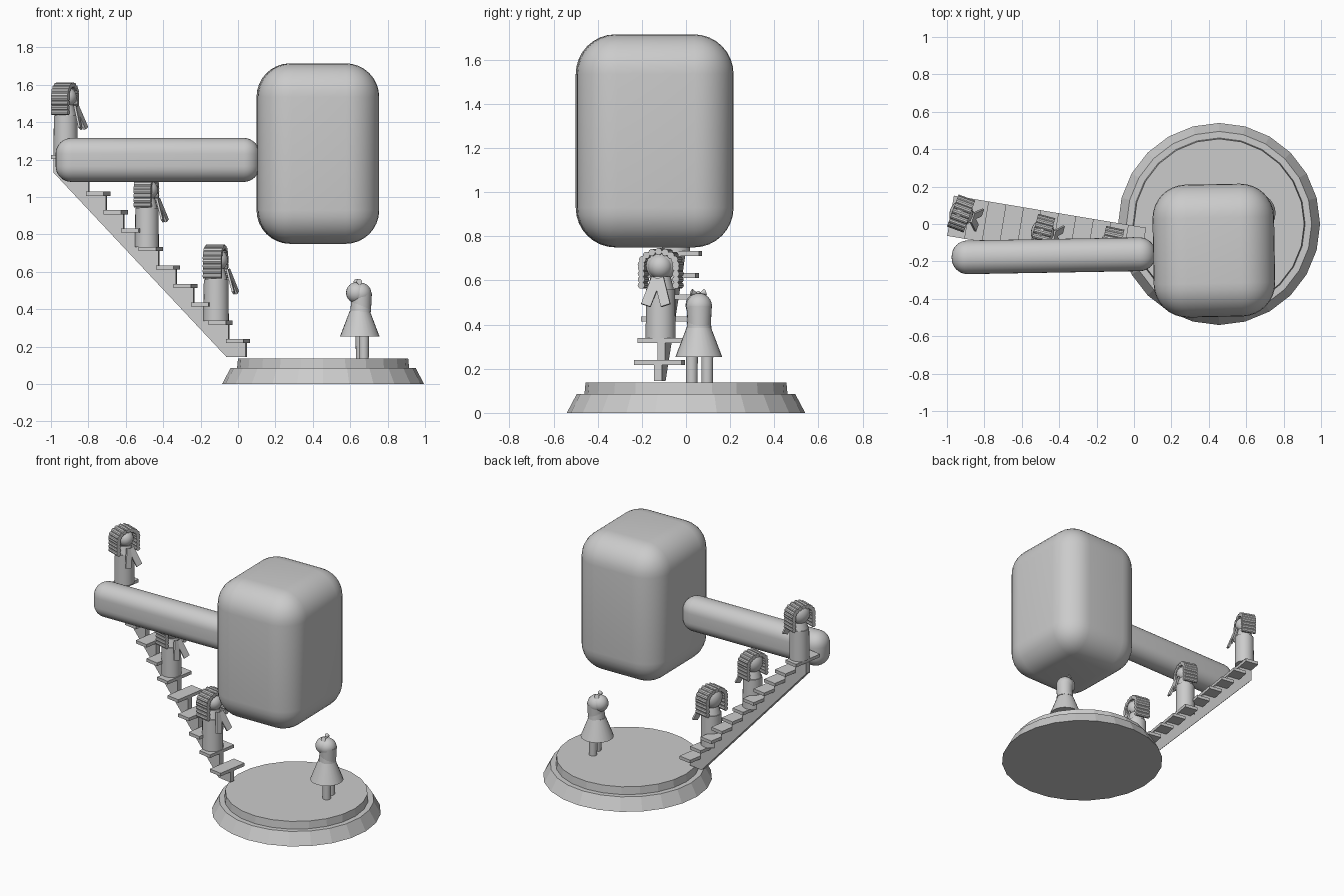
import bpy, bmesh, math
from mathutils import Matrix, Vector

if "Cube" in bpy.data.objects:
    bpy.data.objects.remove(bpy.data.objects["Cube"])

T = Matrix.Translation
I = Matrix.Identity(4)


def R(deg, axis):
    return Matrix.Rotation(math.radians(deg), 4, axis)


def make(name, bm, matrix, smooth=True):
    mesh = bpy.data.meshes.new(name)
    bmesh.ops.recalc_face_normals(bm, faces=bm.faces)
    bm.to_mesh(mesh)
    bm.free()
    ob = bpy.data.objects.new(name, mesh)
    bpy.context.collection.objects.link(ob)
    ob.matrix_world = matrix
    if smooth:
        bpy.ops.object.select_all(action='DESELECT')
        ob.select_set(True)
        bpy.context.view_layer.objects.active = ob
        bpy.ops.object.shade_smooth_by_angle(angle=math.radians(35))
    return ob


def frustum(name, r1, r2, z1, z2, matrix=I, sides=24, smooth=True):
    bm = bmesh.new()
    bmesh.ops.create_cone(bm, cap_ends=True, segments=sides, radius1=r1, radius2=r2,
                          depth=z2 - z1, matrix=T((0, 0, (z1 + z2) / 2)))
    return make(name, bm, matrix, smooth)


def ball(name, r, matrix, scale=(1, 1, 1)):
    bm = bmesh.new()
    bmesh.ops.create_uvsphere(bm, u_segments=20, v_segments=12, radius=r)
    bmesh.ops.scale(bm, vec=scale, verts=bm.verts)
    return make(name, bm, matrix)


def box(name, size, matrix, radius=0):
    bm = bmesh.new()
    bmesh.ops.create_cube(bm, size=1)
    bmesh.ops.scale(bm, vec=size, verts=bm.verts)
    if radius:
        bmesh.ops.bevel(bm, geom=bm.edges[:], offset=radius, segments=8,
                        profile=0.5, affect='EDGES')
    return make(name, bm, matrix, bool(radius))


# Round base in two tiers
C = T((0.455, 0, 0))
frustum("base_lower", 0.54, 0.495, 0, 0.085, C, 24, False)
frustum("base_upper", 0.46, 0.455, 0.085, 0.137, C, 24, False)

# Giant mallet: rounded head and handle
box("mallet_head", (0.65, 0.71, 0.965), T((0.427, -0.142, 1.232)) @ R(1, 'Z'), 0.18)
box("mallet_handle", (1.09, 0.18, 0.235), T((-0.43, -0.17, 1.198)) @ R(1, 'Z'), 0.085)

# Staircase: floating treads on one saw-tooth stringer
S = T((0, -0.12, 0)) @ R(-9.5, 'Z')
RUN, RISE, STEPS = 0.0947, 0.0985, 11
profile = [(-0.06, 0.145), (0.045, 0.145)]
for i in range(STEPS):
    z = 0.24 + RISE * i
    box("stair_tread", (0.095, 0.218, 0.022), S @ T((-RUN * i, 0, z - 0.011)))
    profile += [(0.045 - RUN * i, z - 0.02), (0.045 - RUN * (i + 1), z - 0.02)]
profile.append((0.045 - RUN * STEPS, 1.13))
bm = bmesh.new()
face = bm.faces.new([bm.verts.new((x, -0.018, z)) for x, z in profile])
ext = bmesh.ops.extrude_face_region(bm, geom=[face])
bmesh.ops.translate(bm, vec=(0, 0.036, 0),
                    verts=[v for v in ext["geom"] if isinstance(v, bmesh.types.BMVert)])
make("stair_stringer", bm, S, False)


# Robed figure with curled wig, facing local +x
def robed_figure(x, y, z, s, turn):
    M = T((x, y, z)) @ R(turn, 'Z') @ Matrix.Scale(s, 4)
    frustum("robe", 0.068, 0.066, 0, 0.222, M)
    frustum("collar", 0.06, 0.045, 0.222, 0.28, M)
    ball("head", 0.056, M @ T((0.008, 0, 0.325)))
    ball("wig_cap", 0.066, M @ T((-0.012, 0, 0.33)), (0.85, 1.05, 1.1))
    # Curls follow an arch: up one side, over the top, down the other
    arch = [(side * 0.08, 0.24 + 0.026 * k) for side in (-1, 1) for k in range(4)]
    arch += [(0.08 * math.cos(a), 0.335 + 0.058 * math.sin(a))
             for a in (math.pi * k / 8 for k in range(9))]
    for cy, cz in arch:
        frustum("wig_curl", 0.016, 0.016, -0.05, 0.05,
                M @ T((-0.003, cy, cz)) @ R(90, 'Y'), 10)
    # Two splayed neck tabs
    for side in (-1, 1):
        box("neck_tab", (0.012, 0.045, 0.135),
            M @ T((0.085, side * 0.026, 0.21)) @ R(side * 18, 'X') @ R(-18, 'Y'))


robed_figure(-0.117, -0.115, 0.338, 1.0, -12)
robed_figure(-0.487, -0.045, 0.732, 0.94, -15)
robed_figure(-0.922, 0.055, 1.225, 0.95, -20)

# Child in a flared dress, facing the stairs
G = T((0.651, 0.058, 0)) @ R(14, 'Z')
for side in (-1, 1):
    frustum("leg", 0.026, 0.028, 0.137, 0.30, G @ T((0.014, side * 0.036, 0)), 16)
frustum("dress", 0.106, 0.054, 0.254, 0.39, G)
frustum("shoulders", 0.056, 0.05, 0.385, 0.45, G @ T((0.005, 0, 0)))
ball("child_head", 0.056, G @ T((-0.018, 0, 0.488)))
ball("hair", 0.059, G @ T((0.004, 0, 0.483)))
frustum("hair_back", 0.052, 0.057, 0.39, 0.483, G @ T((0.008, 0, 0)))
ball("bow_knot", 0.01, G @ T((-0.01, 0, 0.542)))
for side in (-1, 1):
    frustum("bow_loop", 0.003, 0.016, 0, 0.035,
            G @ T((-0.01, 0, 0.535)) @ R(side * -70, 'X'), 10)
